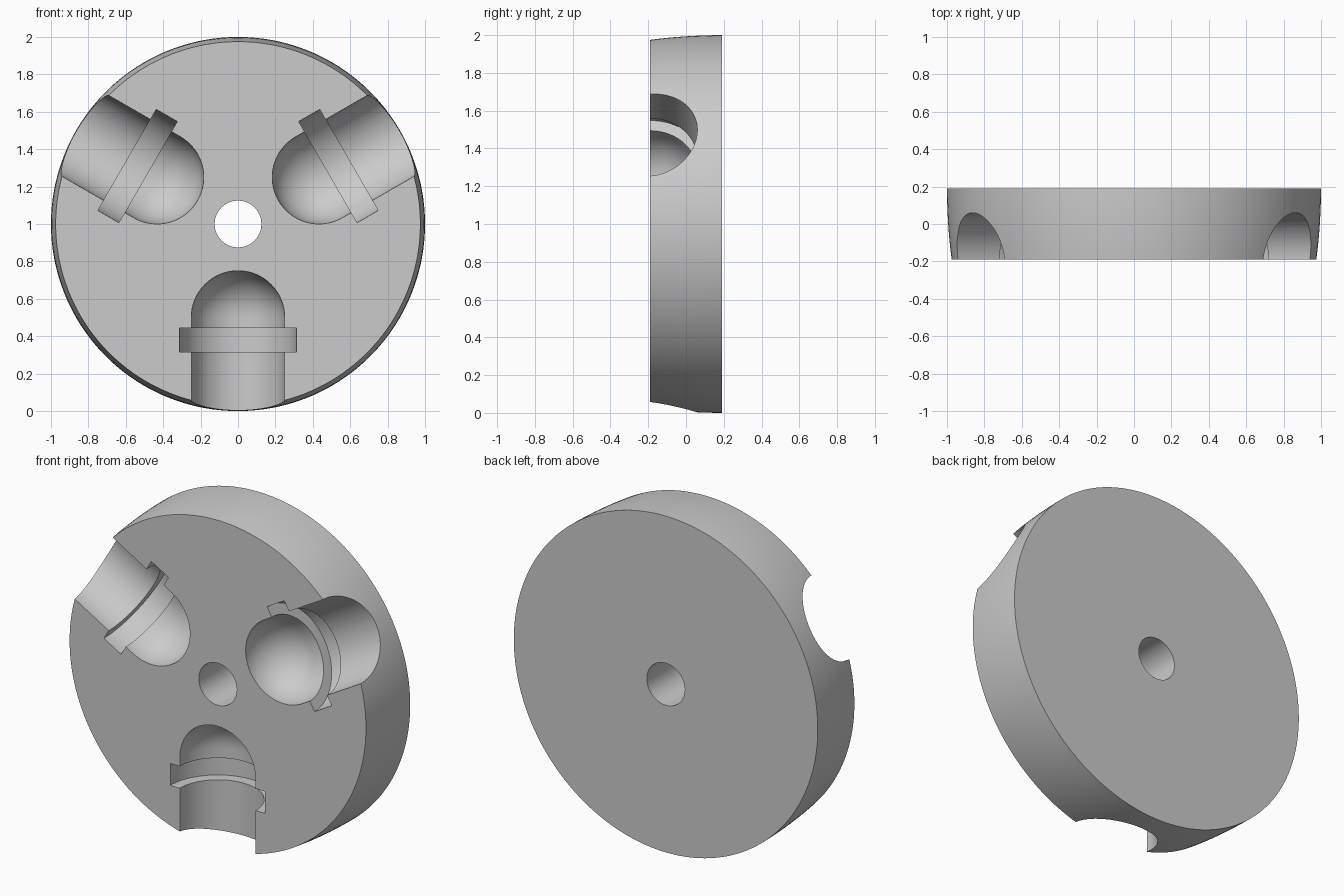
import bpy
import bmesh
from math import pi, sin, cos, radians
from mathutils import Matrix, Vector

old = bpy.data.objects.get("Cube")
if old:
    bpy.data.objects.remove(old)

HALF = 0.19      # half the thickness of the disc
grey = bpy.data.materials.new("plain grey")
grey.use_nodes = True
grey.diffuse_color = (0.6, 0.6, 0.6, 1)
grey.node_tree.nodes["Principled BSDF"].inputs["Base Color"].default_value = (0.6, 0.6, 0.6, 1)


def lathe(name, profile, steps, matrix):
    """Revolve (radius, height) points about z, then place the solid."""
    bm = bmesh.new()
    verts = [bm.verts.new((r, 0, h)) for r, h in profile]
    edges = [bm.edges.new(pair) for pair in zip(verts, verts[1:])]
    bmesh.ops.spin(bm, geom=verts + edges, cent=(0, 0, 0), axis=(0, 0, 1),
                   angle=2 * pi, steps=steps)
    bmesh.ops.remove_doubles(bm, verts=bm.verts, dist=1e-5)
    bmesh.ops.recalc_face_normals(bm, faces=bm.faces)
    # Half a step of turn keeps vertices off the cutting plane
    bm.transform(matrix @ Matrix.Rotation(pi / steps, 4, "Z"))
    mesh = bpy.data.meshes.new(name)
    bm.to_mesh(mesh)
    bm.free()
    mesh.materials.append(grey)
    obj = bpy.data.objects.new(name, mesh)
    bpy.context.collection.objects.link(obj)
    return obj


# Disc whose rim curves in slightly toward the front
to_y = Matrix.Translation((0, 0, 1)) @ Matrix.Rotation(-pi / 2, 4, "X")
rim = [(1 - 0.025 * (1 - i / 8) ** 2, HALF * (i / 4 - 1)) for i in range(9)]
disc = lathe("disc", [(0, -HALF)] + rim + [(0, HALF)], 160, to_y)

# Centre hole
cutters = [lathe("hole_cutter", [(0, -1), (0.125, -1), (0.125, 1), (0, 1)], 64, to_y)]

# Three round-ended radial slots, each with a wider ring groove
dome = [(0.25 * sin(a), 0.5 - 0.25 * cos(a)) for a in (pi / 2 * i / 16 for i in range(17))]
groove = [(0.25, 0.555), (0.3125, 0.555), (0.3125, 0.685), (0.25, 0.685)]
for angle in (-90, 30, 150):
    a = radians(angle)
    turn = Vector((cos(a), 0, sin(a))).to_track_quat("Z", "Y").to_matrix().to_4x4()
    # Align the turn so that a seam never lies exactly in the front plane
    place = Matrix.Translation((0, -HALF, 1)) @ turn
    cutters.append(lathe("slot_cutter", dome + groove + [(0.25, 1.3), (0, 1.3)], 64, place))

# Carve the disc
bpy.context.view_layer.objects.active = disc
for cutter in cutters:
    mod = disc.modifiers.new("carve", "BOOLEAN")
    mod.operation = "DIFFERENCE"
    mod.solver = "EXACT"
    mod.object = cutter
    bpy.ops.object.modifier_apply(modifier=mod.name)
for cutter in cutters:
    bpy.data.objects.remove(cutter)

bpy.ops.object.select_all(action="DESELECT")
disc.select_set(True)
bpy.ops.object.shade_smooth_by_angle(angle=radians(30))
